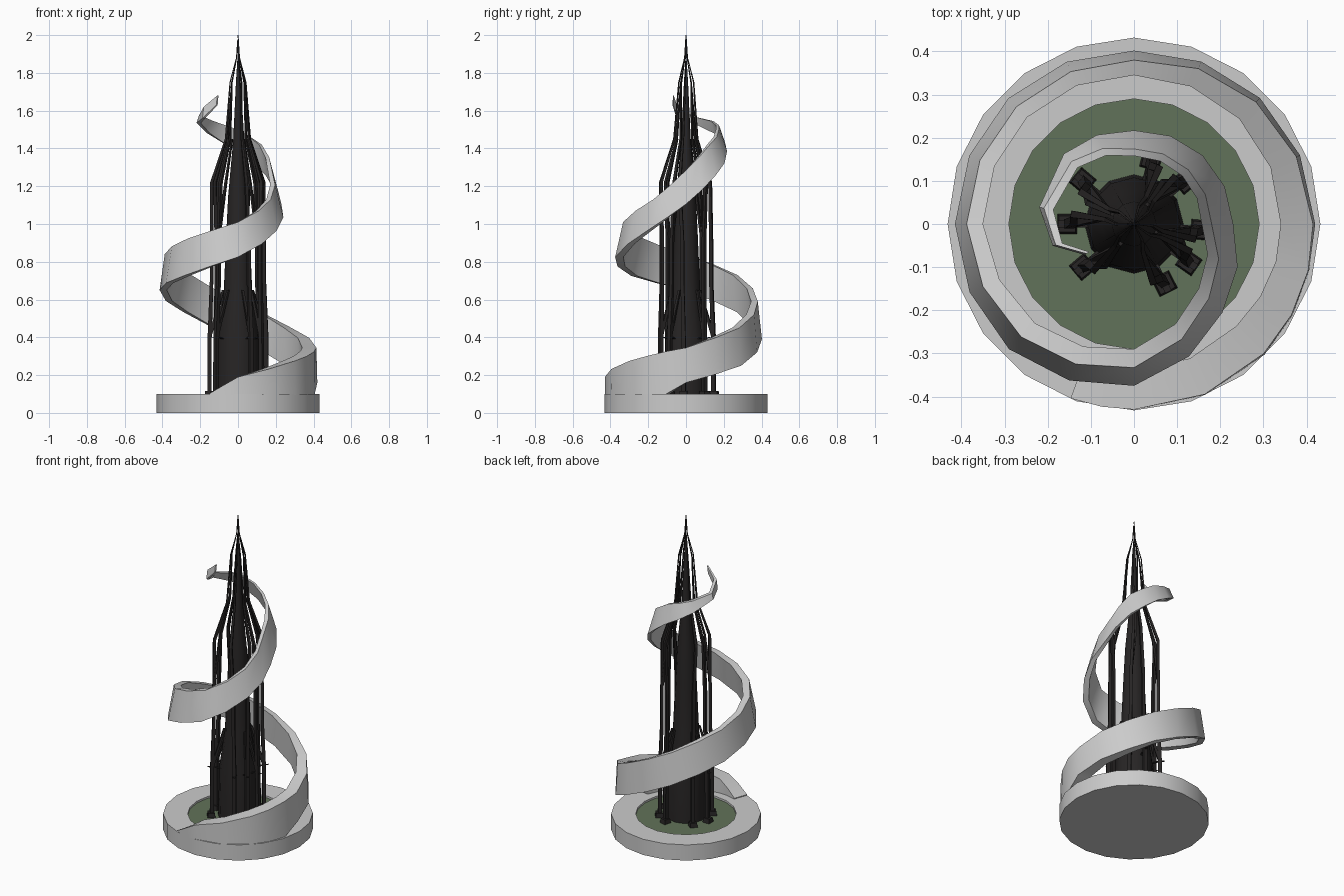
import bpy, math
from mathutils import Vector

if "Cube" in bpy.data.objects:
    bpy.data.objects.remove(bpy.data.objects["Cube"])


def material(name, rgb):
    m = bpy.data.materials.new(name)
    m.diffuse_color = (*rgb, 1)
    m.use_nodes = True
    m.node_tree.nodes["Principled BSDF"].inputs["Base Color"].default_value = m.diffuse_color
    return m


DARK = material("dark_metal", (0.02, 0.018, 0.018))
GREEN = material("grass_green", (0.12, 0.17, 0.1))


def make(name, verts, faces, mat=None, smooth=None):
    me = bpy.data.meshes.new(name)
    me.from_pydata(verts, [], faces)
    me.update()
    ob = bpy.data.objects.new(name, me)
    bpy.context.collection.objects.link(ob)
    if mat:
        me.materials.append(mat)
    if smooth:
        bpy.ops.object.select_all(action='DESELECT')
        bpy.context.view_layer.objects.active = ob
        ob.select_set(True)
        bpy.ops.object.shade_smooth_by_angle(angle=math.radians(smooth))
    return ob


def polar(r, deg, z):
    a = math.radians(deg)
    return Vector((r * math.cos(a), r * math.sin(a), z))


def bridge(rings, n):
    """Quads between successive rings of n vertices."""
    return [(i * n + j, i * n + (j + 1) % n, (i + 1) * n + (j + 1) % n, (i + 1) * n + j)
            for i in range(rings - 1) for j in range(n)]


def lathe(name, profile, n, mat=None, cap_end=True):
    verts = [polar(r, 90 + 360 * j / n, z) for r, z in profile for j in range(n)]
    faces = bridge(len(profile), n) + [tuple(reversed(range(n)))]
    if cap_end:
        faces.append(tuple(range((len(profile) - 1) * n, len(profile) * n)))
    return make(name, verts, faces, mat, 32)


def bar_geometry(verts, faces, points):
    """Square bar along points (r, degrees, z, half width), aligned radially."""
    base = len(verts)
    for r, a, z, w in points:
        c, out, side = polar(r, a, z), polar(1, a, 0), polar(1, a + 90, 0)
        verts += [c + out * w * u + side * w * v
                  for u, v in ((-1, -1), (1, -1), (1, 1), (-1, 1))]
    n = len(points)
    new = bridge(n, 4) + [(3, 2, 1, 0), tuple(range(4 * n - 4, 4 * n))]
    faces += [tuple(base + i for i in f) for f in new]


def bars(name, paths):
    verts, faces = [], []
    for p in paths:
        bar_geometry(verts, faces, p)
    return make(name, verts, faces, DARK)


# Round plinth with a recessed lawn
lathe("plinth", [(0.432, 0), (0.432, 0.1), (0.29, 0.1), (0.29, 0.085)], 20, cap_end=False)
lathe("lawn", [(0.292, 0.07), (0.292, 0.088)], 20, GREEN)

# Tapered central core
lathe("tower_core", [(0.115, 0.08), (0.108, 0.4), (0.076, 0.63), (0.062, 0.95),
                     (0.052, 1.15), (0.025, 1.45), (0.011, 1.75), (0.003, 1.88),
                     (0.001, 1.99)], 12, DARK)

# Spiral ramp keys: angle, outer bottom radius, outer top radius, inner radius, bottom z, top z
KEYS = [(-110, 0.43, 0.43, 0.34, 0.095, 0.105), (-90, 0.43, 0.43, 0.34, 0.095, 0.19),
        (-45, 0.428, 0.425, 0.335, 0.095, 0.275), (-15, 0.42, 0.418, 0.34, 0.098, 0.325),
        (0, 0.42, 0.415, 0.34, 0.16, 0.345),
        (45, 0.413, 0.40, 0.345, 0.25, 0.45), (90, 0.402, 0.38, 0.345, 0.39, 0.59),
        (135, 0.412, 0.385, 0.35, 0.535, 0.73), (180, 0.415, 0.388, 0.35, 0.65, 0.84),
        (225, 0.41, 0.37, 0.325, 0.725, 0.925), (270, 0.375, 0.333, 0.29, 0.825, 1.01),
        (315, 0.29, 0.245, 0.212, 0.965, 1.13), (360, 0.23, 0.18, 0.157, 1.105, 1.285),
        (405, 0.225, 0.178, 0.158, 1.26, 1.42), (450, 0.217, 0.174, 0.158, 1.385, 1.5),
        (495, 0.23, 0.205, 0.185, 1.48, 1.545), (530, 0.223, 0.212, 0.19, 1.535, 1.57),
        (555, 0.195, 0.188, 0.172, 1.56, 1.62), (572, 0.135, 0.13, 0.122, 1.63, 1.68)]


def sample(a):
    for p, q in zip(KEYS, KEYS[1:]):
        if a <= q[0]:
            t = (a - p[0]) / (q[0] - p[0])
            return [u + (v - u) * t for u, v in zip(p[1:], q[1:])]


angles = [-110, -100, -90, -67.5, -45, -30, -15] + [22.5 * i for i in range(23)]
angles += [530, 555, 572]
rv = []
for a in angles:
    ob, ot, inn, zb, zt = sample(a)
    thick = ot - inn
    rv += [polar(ob, a, zb), polar(ot, a, zt), polar(inn, a, zt), polar(ob - thick, a, zb)]
rf = bridge(len(angles), 4)
rf += [(3, 2, 1, 0), tuple(range(len(rv) - 4, len(rv)))]
make("spiral_ramp", rv, rf, smooth=40)

# Outer frame: slim posts leaning in to the spire, with feet, ties and struts
posts, feet, ties, struts = [], [], [], []
for i, a in enumerate((-5, 40, 75, 140, 180, 220, 297, 325)):
    s = 9 if i % 2 else -9
    r = 0.14
    posts.append([(0.152, a, 0.08, 0.011), (0.15, a, 0.4, 0.011), (r, a + s * 0.3, 0.7, 0.009),
                  (r, a + s * 0.3, 0.9, 0.009), (r, a + s, 1.22, 0.008),
                  (0.065, a + s, 1.45, 0.005), (0.042, a, 1.75, 0.003),
                  (0.009, a, 1.88, 0.0015), (0.002, a, 2.0, 0.0005)])
    feet.append([(0.155, a, 0.08, 0.024), (0.155, a, 0.115, 0.019)])
    ties.append([(0.10, a, 0.39, 0.008), (0.128, a, 0.40, 0.008), (0.168, a, 0.405, 0.008)])
    struts.append([(0.15, a, 0.4, 0.009), (0.08, a + s, 0.65, 0.006)])
    if i % 2:
        struts.append([(r, a + 3, 0.92, 0.007), (0.115, a + 16, 1.22, 0.006),
                       (0.055, a + 16, 1.45, 0.004)])
bars("frame_posts", posts)
bars("post_feet", feet)
bars("horizontal_ties", ties)
bars("diagonal_struts", struts)
